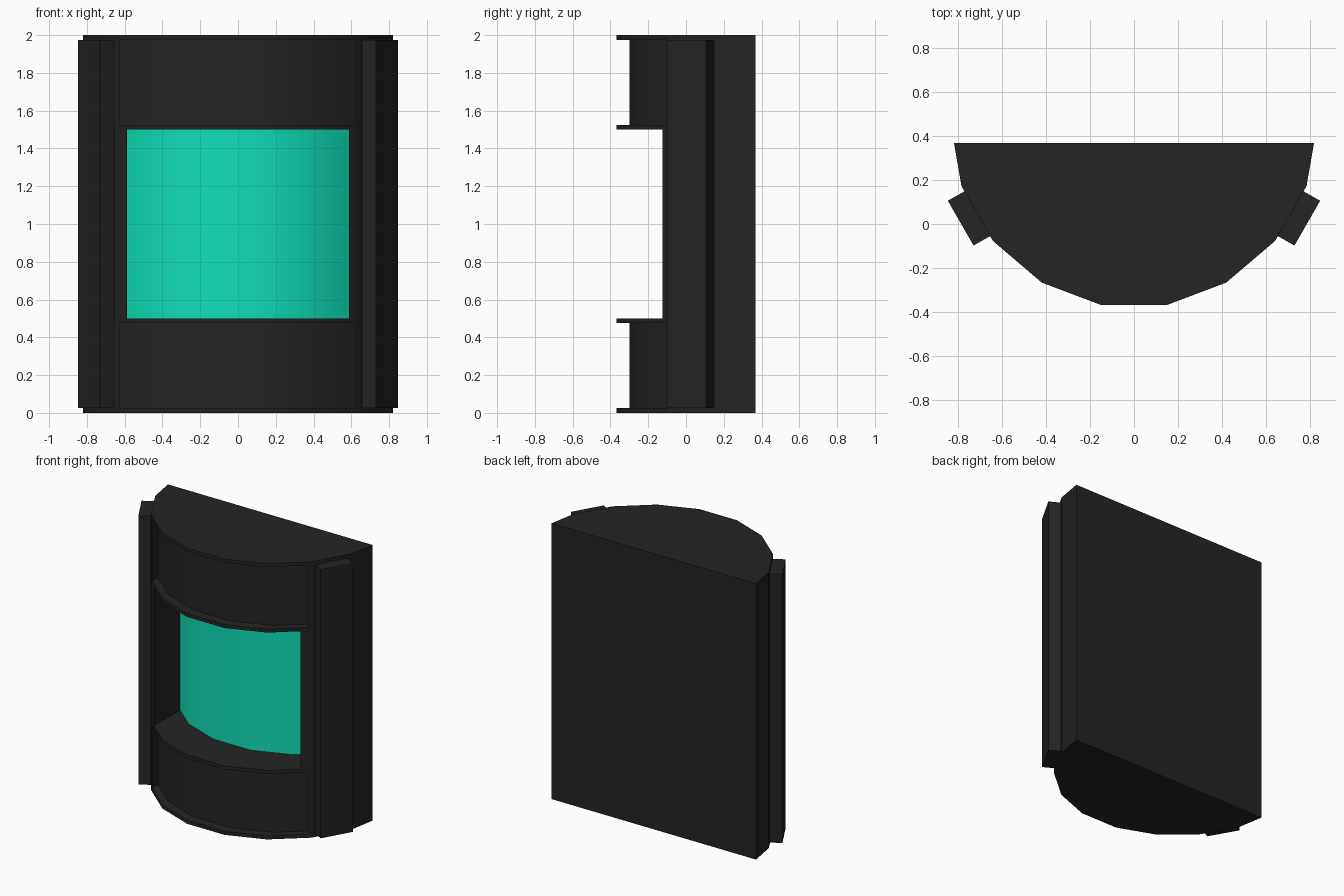
import bpy, bmesh

if "Cube" in bpy.data.objects:
    bpy.data.objects.remove(bpy.data.objects["Cube"])

# Right half of the plan outline, front to back
HALF = [(0.15, -0.369), (0.42, -0.267), (0.643, -0.077), (0.786, 0.173), (0.82, 0.369)]


def mirrored(half):
    return [(-x, y) for x, y in reversed(half)] + half


def prism(name, pts, z0, z1):
    """Extrude a plan outline between two heights."""
    bm = bmesh.new()
    face = bm.faces.new([bm.verts.new((x, y, z0)) for x, y in pts])
    top = bmesh.ops.extrude_face_region(bm, geom=[face])["geom"]
    for v in top:
        if isinstance(v, bmesh.types.BMVert):
            v.co.z = z1
    bmesh.ops.recalc_face_normals(bm, faces=bm.faces)
    mesh = bpy.data.meshes.new(name)
    bm.to_mesh(mesh)
    bm.free()
    obj = bpy.data.objects.new(name, mesh)
    bpy.context.collection.objects.link(obj)
    return obj


def material(name, rgb):
    mat = bpy.data.materials.new(name)
    mat.diffuse_color = (*rgb, 1)
    mat.use_nodes = True
    mat.node_tree.nodes["Principled BSDF"].inputs["Base Color"].default_value = mat.diffuse_color
    return mat


def activate(obj):
    bpy.ops.object.select_all(action='DESELECT')
    obj.select_set(True)
    bpy.context.view_layer.objects.active = obj


def recess(body, half_width, depth, z0, z1):
    """Cut a pocket whose floor follows the curved front, pushed back by depth."""
    (x1, y1), (x2, y2) = HALF[1], HALF[2]
    edge_y = y1 + (half_width - x1) * (y2 - y1) / (x2 - x1)
    half = [(x, y + depth) for x, y in HALF[:2] + [(half_width, edge_y)]]
    cutter = prism("recess_cutter", mirrored(half + [(half_width, -1)]), z0, z1)
    cutter.hide_render = True
    mod = body.modifiers.new("recess", 'BOOLEAN')
    mod.operation, mod.solver, mod.object = 'DIFFERENCE', 'EXACT', cutter
    activate(body)
    bpy.ops.object.modifier_apply(modifier=mod.name)
    bpy.data.objects.remove(cutter)


black = material("black_shell", (0.018, 0.018, 0.018))
teal = material("teal_screen", (0.005, 0.74, 0.48))

# Cabinet body with screen opening and two shallow front panels
body = prism("cabinet_body", mirrored(HALF), 0, 2)
recess(body, 0.588, 0.3, 0.5, 1.5)
recess(body, 0.628, 0.07, 0.025, 0.475)
recess(body, 0.628, 0.07, 1.525, 1.975)
body.data.materials.clear()
body.data.materials.append(black)
body.data.materials.append(teal)

# Curved screen: floor of the middle opening
for p in body.data.polygons:
    vs = [body.data.vertices[i].co for i in p.vertices]
    inside = all(abs(v.x) < 0.6 and 0.49 < v.z < 1.51 for v in vs)
    is_screen = inside and p.normal.y < -0.3 and abs(p.normal.z) < 0.1
    p.material_index = 1 if is_screen else 0
activate(body)
bpy.ops.object.shade_smooth_by_angle(angle=0.5236)

# Angled side rails
RAIL = [(0.655, -0.055), (0.731, -0.098), (0.848, 0.106), (0.772, 0.149)]
for side, s in (("left", -1), ("right", 1)):
    rail = prism(side + "_side_rail", [(s * x, y) for x, y in RAIL], 0.027, 1.975)
    rail.data.materials.append(black)
